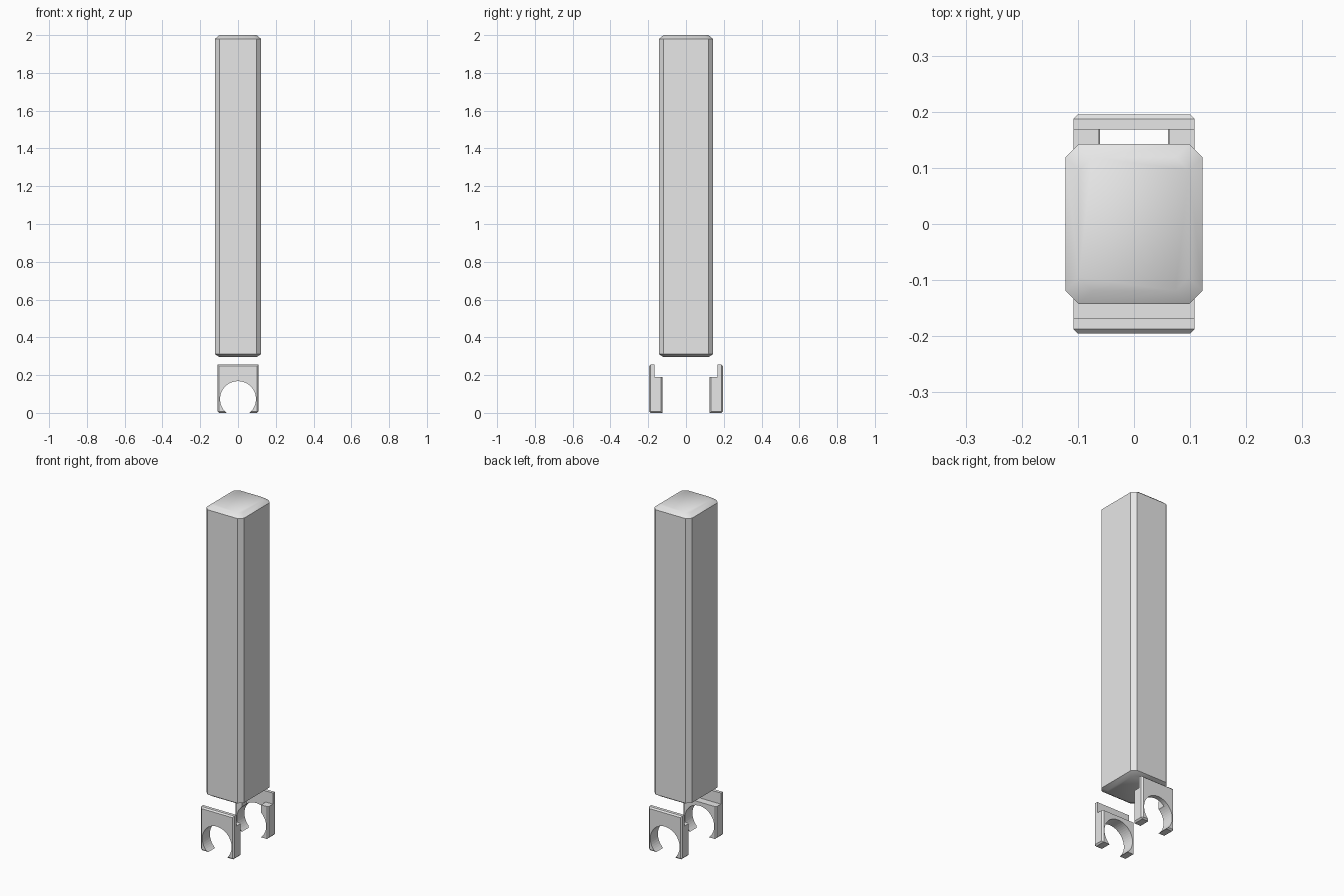
import bpy, bmesh
from math import radians

cube = bpy.data.objects.get("Cube")
if cube:
    bpy.data.objects.remove(cube)

grey = bpy.data.materials.new("plain grey")
grey.use_nodes = True
colour = (0.8, 0.8, 0.8, 1)
grey.diffuse_color = colour
grey.node_tree.nodes["Principled BSDF"].inputs["Base Color"].default_value = colour


def add_object(name, bm):
    bmesh.ops.recalc_face_normals(bm, faces=bm.faces)
    mesh = bpy.data.meshes.new(name)
    bm.to_mesh(mesh)
    bm.free()
    mesh.materials.append(grey)
    obj = bpy.data.objects.new(name, mesh)
    bpy.context.collection.objects.link(obj)
    return obj


def smooth(obj, angle):
    bpy.ops.object.select_all(action="DESELECT")
    obj.select_set(True)
    bpy.context.view_layer.objects.active = obj
    bpy.ops.object.shade_smooth_by_angle(angle=radians(angle))


def octagon(bm, hx, hy, cut, z):
    """Rectangle with clipped corners."""
    pts = [(hx, -hy + cut), (hx, hy - cut), (hx - cut, hy), (-hx + cut, hy),
           (-hx, hy - cut), (-hx, -hy + cut), (-hx + cut, -hy), (hx - cut, -hy)]
    return [bm.verts.new((x, y, z)) for x, y in pts]


# Tall column: clipped corners, chamfered top and bottom
bm = bmesh.new()
levels = [(0.295, 0.024), (0.311, 0), (1.98, 0), (2.0, 0.024)]
rings = [octagon(bm, 0.122 - i, 0.143 - i, 0.024, z) for z, i in levels]
for low, high in zip(rings, rings[1:]):
    for i in range(8):
        j = (i + 1) % 8
        bm.faces.new((low[i], low[j], high[j], high[i]))
bm.faces.new(rings[0])
bm.faces.new(rings[-1])
smooth(add_object("column", bm), 37)


def cut_with(obj, cutter):
    cutter.hide_render = True
    cutter.hide_set(True)
    mod = obj.modifiers.new("cut", "BOOLEAN")
    mod.operation = "DIFFERENCE"
    mod.solver = "EXACT"
    mod.object = cutter


def bracket(name, side):
    """Stepped plate with a round opening; the thick legs flank an open slot."""
    hx, outer, wall, inner, step, top = 0.108, 0.195, 0.168, 0.125, 0.19, 0.255
    bm = bmesh.new()
    profile = [(outer, 0), (outer, top), (wall, top), (wall, step), (inner, step), (inner, 0)]
    face = bm.faces.new([bm.verts.new((-hx, side * y, z)) for y, z in profile])
    new = bmesh.ops.extrude_face_region(bm, geom=[face])["geom"]
    bmesh.ops.translate(bm, vec=(2 * hx, 0, 0),
                        verts=[v for v in new if isinstance(v, bmesh.types.BMVert)])
    edges = []
    for e in bm.edges:
        mid = (e.verts[0].co + e.verts[1].co) / 2
        on_outer = abs(abs(mid.y) - outer) < 1e-4
        leg_side = abs(mid.x) > 0.1 and (mid.z < 0.01 or abs(abs(mid.y) - inner) < 1e-4)
        if on_outer or leg_side:
            edges.append(e)
    bmesh.ops.bevel(bm, geom=edges, offset=0.008, segments=1, affect="EDGES")
    obj = add_object(name, bm)

    # Round opening through the whole bracket
    bm = bmesh.new()
    bmesh.ops.create_cone(bm, cap_ends=True, segments=48, radius1=0.095, radius2=0.095, depth=0.2)
    for v in bm.verts:
        v.co = (v.co.x, v.co.z + side * 0.16, v.co.y + 0.073)
    cut_with(obj, add_object(name + "_round_cutter", bm))

    # Slot between the legs, up to the thin wall
    bm = bmesh.new()
    bmesh.ops.create_cube(bm, size=1)
    for v in bm.verts:
        v.co = (v.co.x * 0.124, side * (wall - 0.05 + v.co.y * 0.1), 0.15 + v.co.z * 0.2)
    cut_with(obj, add_object(name + "_slot_cutter", bm))
    smooth(obj, 25)


bracket("front_bracket", -1)
bracket("back_bracket", 1)
